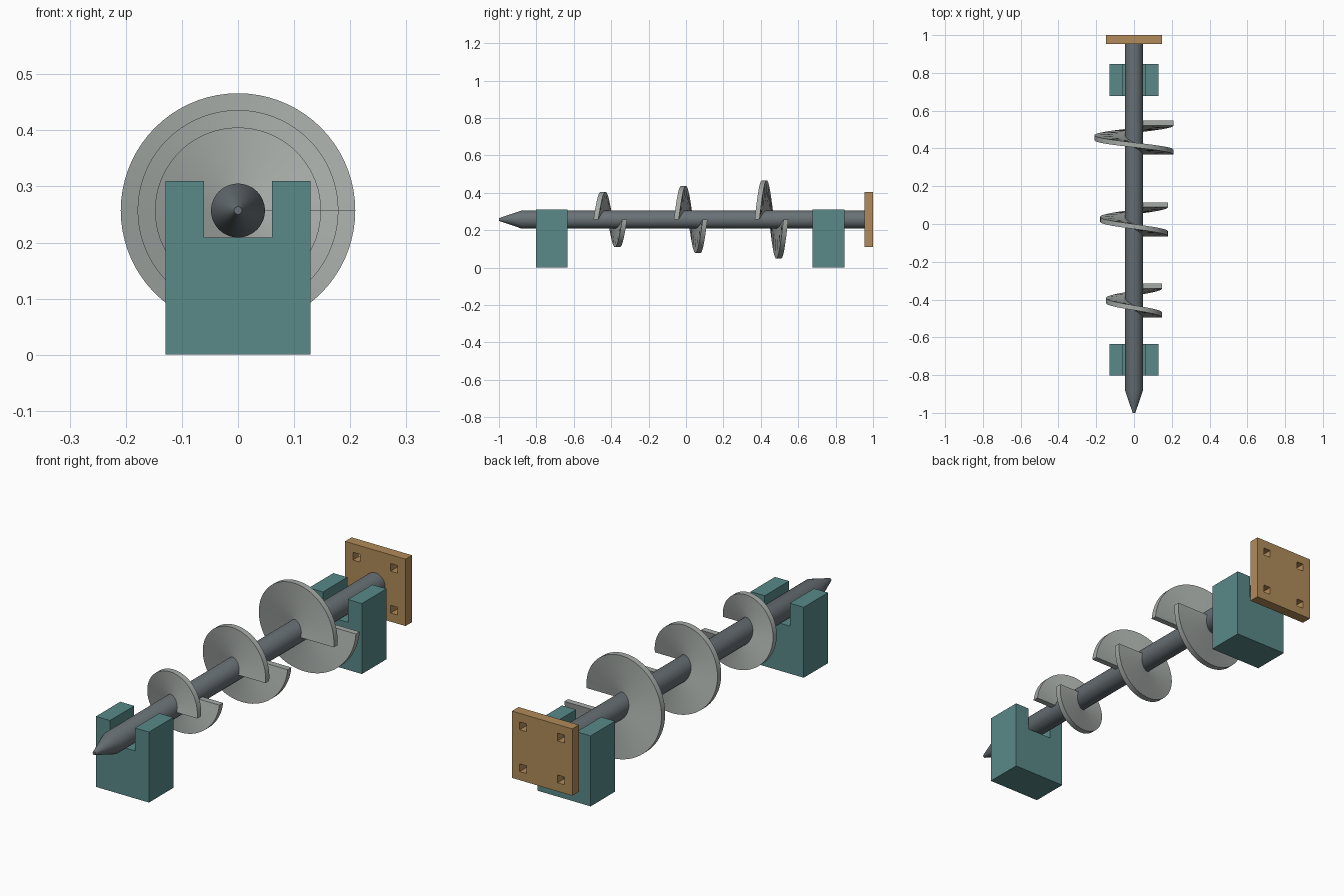
import bpy
import bmesh
from math import sin, cos, pi

if "Cube" in bpy.data.objects:
    bpy.data.objects.remove(bpy.data.objects["Cube"])

AXIS = 0.257       # height of the shaft centreline
SHAFT_R = 0.048


def material(name, rgb):
    mat = bpy.data.materials.new(name)
    mat.use_nodes = True
    mat.diffuse_color = (*rgb, 1)
    mat.node_tree.nodes["Principled BSDF"].inputs["Base Color"].default_value = (*rgb, 1)
    return mat


steel = material("dark steel", (0.14, 0.165, 0.18))
blade = material("pale grey metal", (0.38, 0.41, 0.39))
teal = material("teal paint", (0.1, 0.25, 0.25))
brass = material("brass brown", (0.44, 0.26, 0.1))


def select_only(obj):
    bpy.ops.object.select_all(action="DESELECT")
    obj.select_set(True)
    bpy.context.view_layer.objects.active = obj


def polar(radius, angle, y):
    return (radius * cos(angle), y, AXIS + radius * sin(angle))


def loft(name, sections, mat):
    """Skin a row of closed loops and cap both ends."""
    bm = bmesh.new()
    loops = [[bm.verts.new(p) for p in s] for s in sections]
    n = len(loops[0])
    for a, b in zip(loops, loops[1:]):
        for i in range(n):
            j = (i + 1) % n
            bm.faces.new((a[i], a[j], b[j], b[i]))
    bm.faces.new(loops[0])
    bm.faces.new(loops[-1])
    bmesh.ops.recalc_face_normals(bm, faces=bm.faces)
    mesh = bpy.data.meshes.new(name)
    bm.to_mesh(mesh)
    bm.free()
    obj = bpy.data.objects.new(name, mesh)
    bpy.context.collection.objects.link(obj)
    mesh.materials.append(mat)
    select_only(obj)
    bpy.ops.object.shade_smooth_by_angle(angle=pi / 6)
    return obj


def slab(name, outlines, y_min, y_max, mat):
    """Extrude x-z outlines along y; inner outlines become holes."""
    curve = bpy.data.curves.new(name, "CURVE")
    curve.dimensions = "2D"
    curve.fill_mode = "BOTH"
    curve.extrude = (y_max - y_min) / 2
    for outline in outlines:
        spline = curve.splines.new("POLY")
        spline.points.add(len(outline) - 1)
        for point, (x, z) in zip(spline.points, outline):
            point.co = (x, z, 0, 1)
        spline.use_cyclic_u = True
    curve.materials.append(mat)
    obj = bpy.data.objects.new(name, curve)
    bpy.context.collection.objects.link(obj)
    obj.location.y = (y_min + y_max) / 2
    obj.rotation_euler.x = pi / 2
    select_only(obj)
    bpy.ops.object.convert(target="MESH")
    bpy.ops.object.shade_flat()


def square(x, z, half):
    return [(x + sx * half, z + sz * half)
            for sx, sz in ((-1, -1), (1, -1), (1, 1), (-1, 1))]


# Shaft with a blunt conical point
SIDES = 48
loft("shaft", [[polar(r, 2 * pi * i / SIDES, y) for i in range(SIDES)]
               for y, r in ((-1, 0.007), (-0.88, SHAFT_R), (0.96, SHAFT_R))], steel)

# Three single-turn screw flights, growing towards the back
STEPS, PITCH, HALF = 72, 0.154, 0.013
for name, y_mid, radius in (("front_flight", -0.405, 0.148),
                            ("middle_flight", 0.025, 0.179),
                            ("back_flight", 0.457, 0.209)):
    sections = []
    for i in range(STEPS + 1):
        angle = 2 * pi * i / STEPS
        y = y_mid + PITCH * (i / STEPS - 0.5)
        sections.append([polar(r, angle, y + d) for r, d in
                         ((0.042, -HALF), (radius, -HALF), (radius, HALF), (0.042, HALF))])
    loft(name, sections, blade)

# Slotted cradle blocks
half_profile = [(0.129, 0), (0.129, 0.31), (0.061, 0.31), (0.061, AXIS - SHAFT_R)]
cradle = half_profile + [(-x, z) for x, z in reversed(half_profile)]
slab("front_cradle", [cradle], -0.803, -0.634, teal)
slab("back_cradle", [cradle], 0.677, 0.847, teal)

# Square mounting plate with four square holes
holes = [square(sx * 0.092, AXIS + sz * 0.092, 0.017) for sx in (-1, 1) for sz in (-1, 1)]
slab("mounting_plate", [square(0, AXIS, 0.147)] + holes, 0.954, 1, brass)
